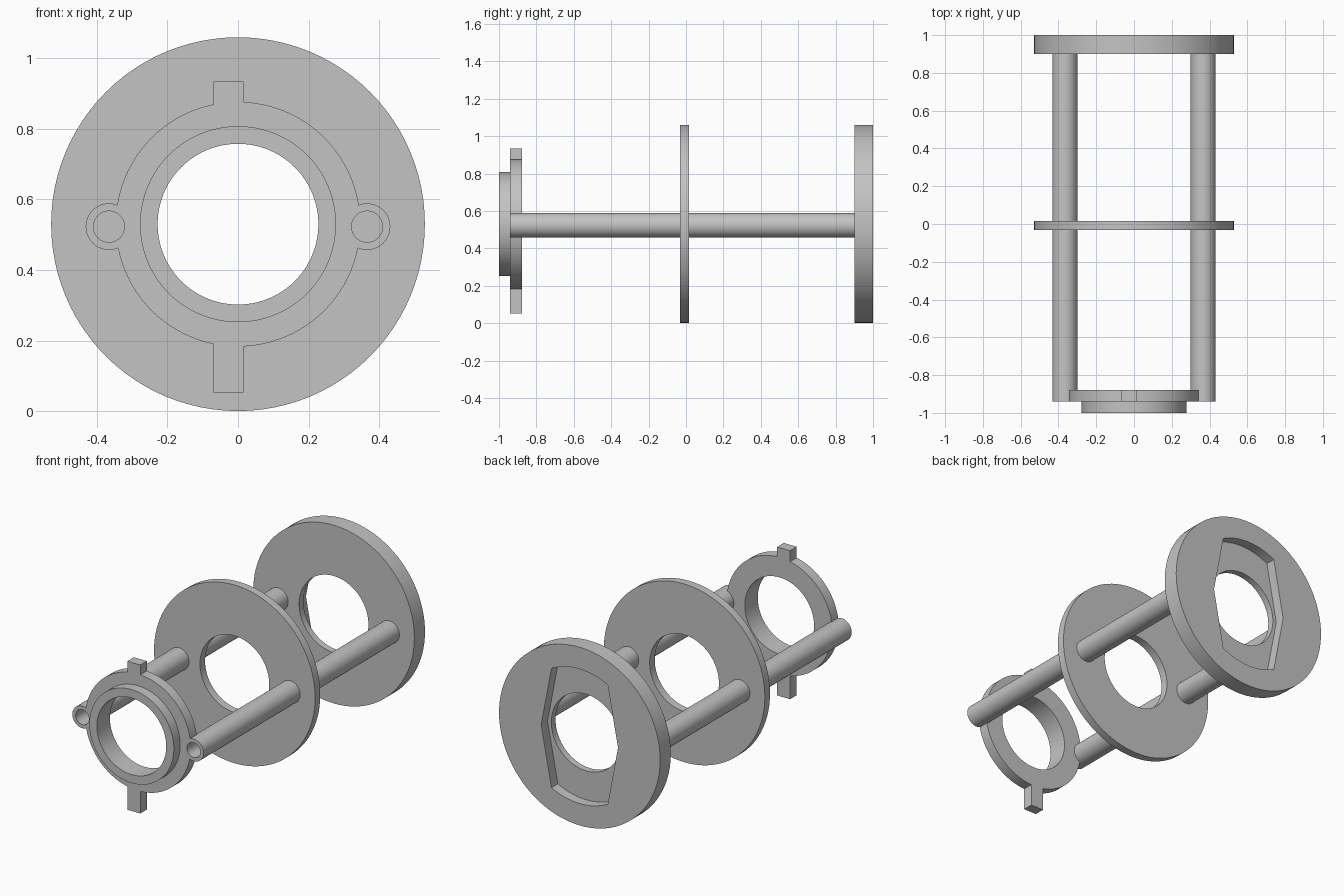
import bpy, bmesh, math
from mathutils import Vector, Matrix

if "Cube" in bpy.data.objects:
    bpy.data.objects.remove(bpy.data.objects["Cube"])

CENTRE_Z = 0.53
TUBE_X, TUBE_Z, TUBE_R = 0.366, 0.523, 0.066

grey = bpy.data.materials.new("light grey")
grey.use_nodes = True
colour = (0.55, 0.55, 0.55, 1)
grey.diffuse_color = colour
grey.node_tree.nodes["Principled BSDF"].inputs["Base Color"].default_value = colour


def finish(name, bm, location):
    bmesh.ops.recalc_face_normals(bm, faces=bm.faces)
    mesh = bpy.data.meshes.new(name)
    bm.to_mesh(mesh)
    bm.free()
    mesh.materials.append(grey)
    obj = bpy.data.objects.new(name, mesh)
    obj.location = location
    bpy.context.collection.objects.link(obj)
    return obj


def lathe(name, profile, x=0, z=CENTRE_Z, steps=96):
    """Revolve a closed (radius, y) outline around the y direction."""
    bm = bmesh.new()
    verts = [bm.verts.new((r, y, 0)) for r, y in profile]
    edges = [bm.edges.new((v, verts[i - 1])) for i, v in enumerate(verts)]
    bmesh.ops.spin(bm, geom=verts + edges, cent=(0, 0, 0), axis=(0, 1, 0),
                   angle=math.tau, steps=steps, use_merge=True)
    bmesh.ops.remove_doubles(bm, verts=bm.verts, dist=1e-5)
    return finish(name, bm, (x, 0, z))


def washer(name, outer, inner, y0, y1, **place):
    return lathe(name, [(inner, y0), (outer, y0), (outer, y1), (inner, y1)], **place)


def prism(name, outline, y0, y1, x=0, z=CENTRE_Z):
    """Extrude an (x, z) outline along y."""
    bm = bmesh.new()
    face = bm.faces.new([bm.verts.new((px, y0, pz)) for px, pz in outline])
    new = bmesh.ops.extrude_face_region(bm, geom=[face])["geom"]
    moved = [v for v in new if isinstance(v, bmesh.types.BMVert)]
    bmesh.ops.translate(bm, verts=moved, vec=(0, y1 - y0, 0))
    return finish(name, bm, (x, 0, z))


def boolean(target, tool, operation):
    mod = target.modifiers.new(operation, "BOOLEAN")
    mod.object, mod.operation, mod.solver = tool, operation, "EXACT"
    bpy.context.view_layer.objects.active = target
    bpy.ops.object.modifier_apply(modifier=mod.name)
    bpy.data.objects.remove(tool)


def arc(radius, start, end, count):
    angles = [math.radians(start + (end - start) * i / count) for i in range(count + 1)]
    return [(radius * math.cos(a), radius * math.sin(a)) for a in angles]


HOLE = 0.228

# Back plate with a recess: pointed sides, rounded top and bottom
back_plate = washer("back_plate", 0.53, HOLE, 0.9, 1.0)
recess = [(0.253, 0)] + arc(0.40, 62.5, 117.5, 16)
recess += [(-x, -z) for x, z in recess]
boolean(back_plate, prism("recess_cutter", recess, 0.94, 1.1), "DIFFERENCE")

# Thin middle disc
middle_disc = washer("middle_disc", 0.53, HOLE, -0.032, 0.016)

# Front ring with its raised collar
front_ring = lathe("front_ring", [(HOLE, -1), (0.278, -1), (0.278, -0.94),
                                  (0.347, -0.94), (0.347, -0.878), (HOLE, -0.878)])

# Key tabs above and below the ring
for low, high in ((0.30, 0.405), (-0.478, -0.30)):
    tab = [(-0.07, low), (0.015, low), (0.015, high), (-0.07, high)]
    boolean(front_ring, prism("tab", tab, -0.94, -0.878), "UNION")

# Hollow side tubes, seated in notches of the ring
tubes = []
for side, x in (("left", TUBE_X), ("right", -TUBE_X)):
    notch = prism("notch_cutter", arc(TUBE_R, 0, 352.5, 47), -0.97, -0.8, x, TUBE_Z)
    boolean(front_ring, notch, "DIFFERENCE")
    tubes.append(washer(side + "_tube", TUBE_R, 0.044, -0.94, 0.9,
                        x=x, z=TUBE_Z, steps=48))

# Smooth round walls, crisp rims
bpy.ops.object.select_all(action="DESELECT")
for obj in [back_plate, middle_disc, front_ring] + tubes:
    obj.select_set(True)
    bpy.context.view_layer.objects.active = obj
bpy.ops.object.shade_smooth_by_angle(angle=math.radians(30))
